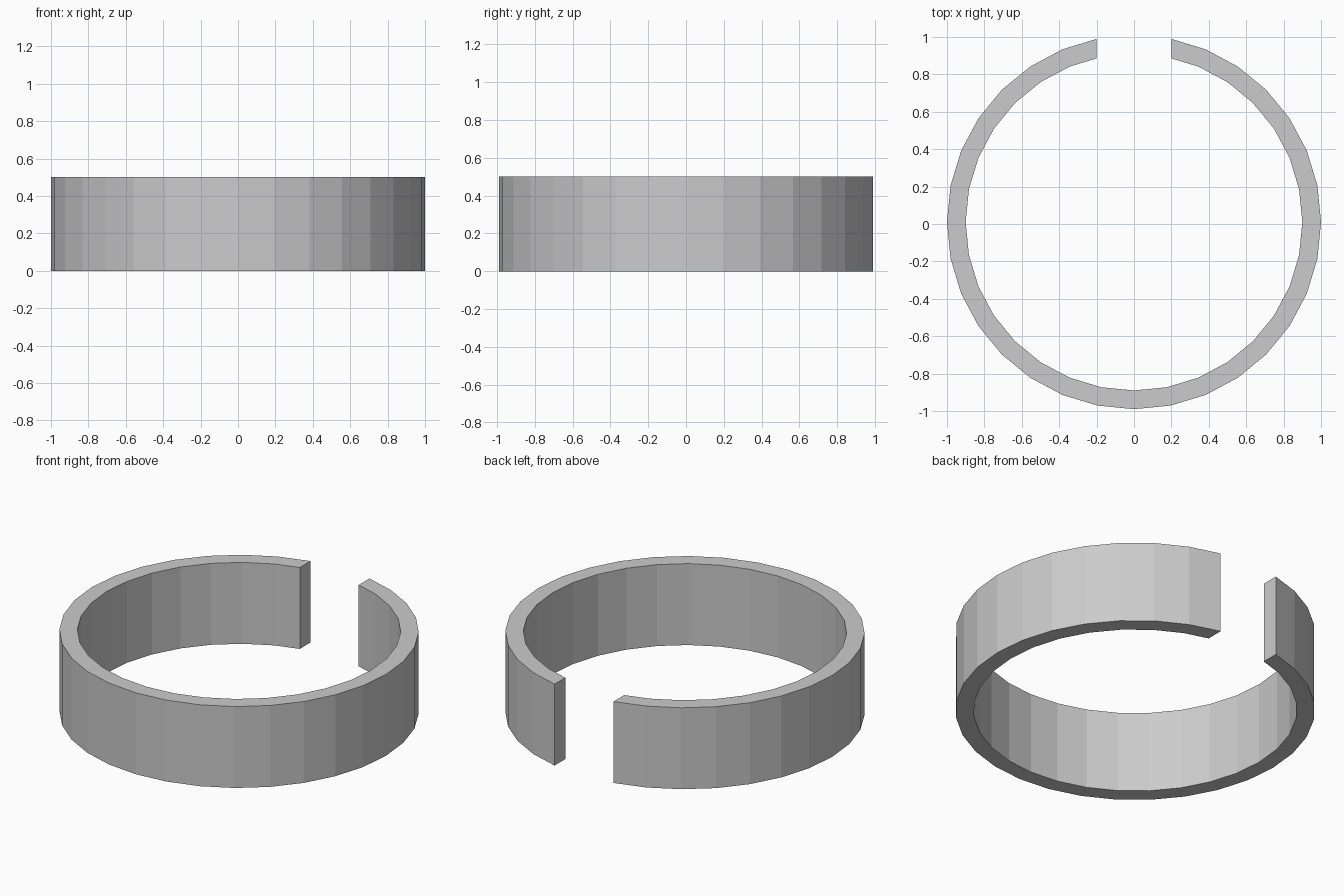
import bpy, bmesh
from math import sin, cos, pi

if "Cube" in bpy.data.objects:
    bpy.data.objects.remove(bpy.data.objects["Cube"])

SIDES, OUTER, INNER, HEIGHT, GAP, SHIFT = 32, 1.0, 0.9, 0.5, 0.2, 0.01


def arc(radius):
    """Open 32-sided ring, ends trimmed on the straight gap planes x = +-GAP."""
    pt = lambda i: (radius * sin(2 * pi * i / SIDES), radius * cos(2 * pi * i / SIDES))
    (x1, y1), (x2, y2) = pt(1), pt(2)
    end_y = y1 + (y2 - y1) * (GAP - x1) / (x2 - x1)
    return [(GAP, end_y)] + [pt(i) for i in range(2, SIDES - 1)] + [(-GAP, end_y)]


# Split band: flat C-shaped strip, extruded upward
bm = bmesh.new()
outer, inner = [[bm.verts.new((x, y + SHIFT, 0)) for x, y in arc(r)] for r in (OUTER, INNER)]
for i in range(len(outer) - 1):
    bm.faces.new((outer[i], outer[i + 1], inner[i + 1], inner[i]))
ext = bmesh.ops.extrude_face_region(bm, geom=bm.faces[:], use_keep_orig=True)
top = [g for g in ext["geom"] if isinstance(g, bmesh.types.BMVert)]
bmesh.ops.translate(bm, verts=top, vec=(0, 0, HEIGHT))
bmesh.ops.recalc_face_normals(bm, faces=bm.faces[:])

mesh = bpy.data.meshes.new("split_band")
bm.to_mesh(mesh)
bm.free()
bpy.context.collection.objects.link(bpy.data.objects.new("split_band", mesh))
